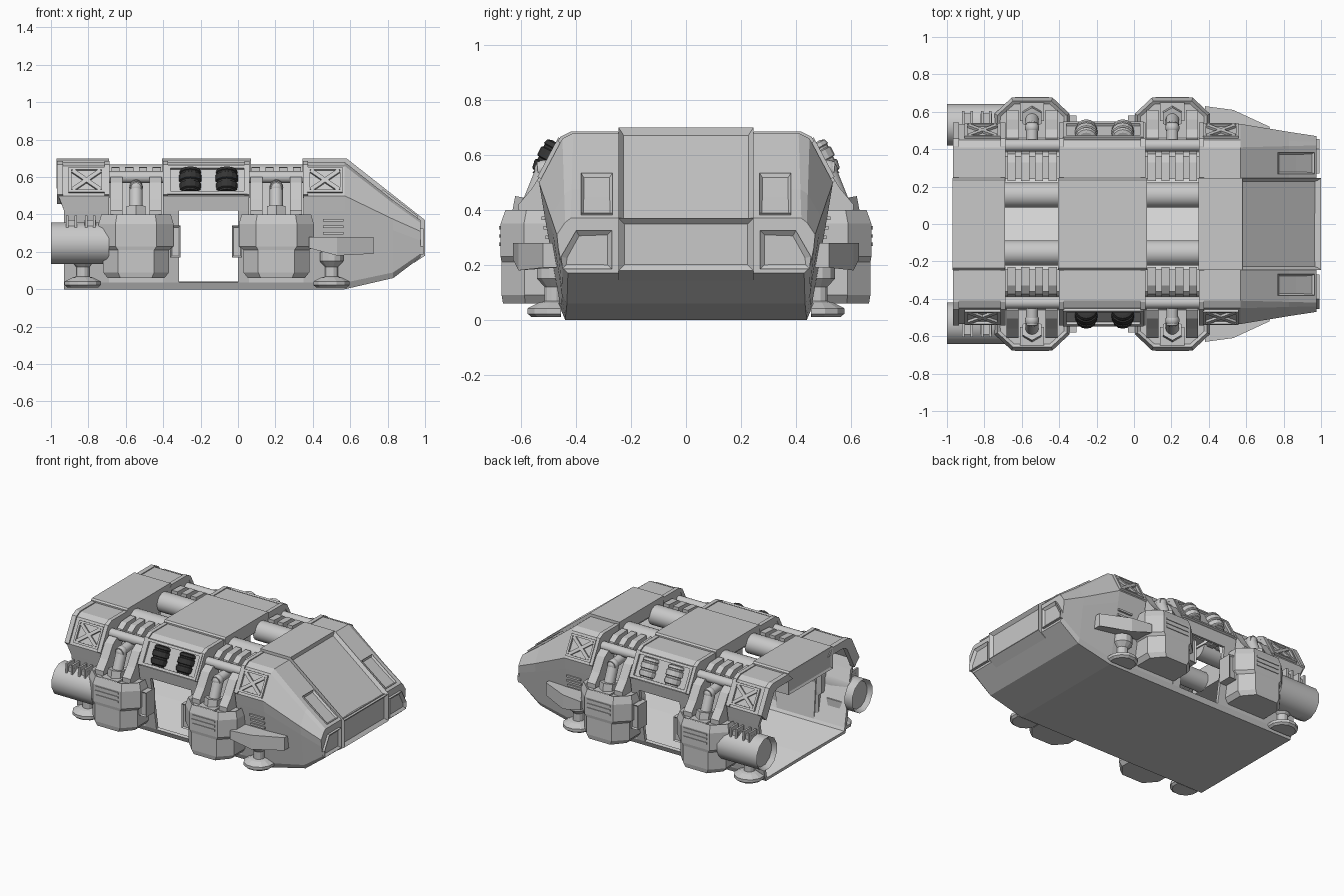
import bpy, bmesh, math
from mathutils import Matrix, Vector

if "Cube" in bpy.data.objects:
    bpy.data.objects.remove(bpy.data.objects["Cube"])


def material(name, v):
    m = bpy.data.materials.new(name)
    m.diffuse_color = (v, v, v, 1)
    m.use_nodes = True
    m.node_tree.nodes["Principled BSDF"].inputs["Base Color"].default_value = m.diffuse_color
    return m


GREY = material("hull grey", 0.58)
LIGHT = material("interior light grey", 0.8)
DARK = material("dark grey", 0.035)


def finish(name, bm, mirror=True, mat=GREY, smooth=False):
    """Turn a bmesh into an object, mirrored left to right."""
    me = bpy.data.meshes.new(name)
    bm.to_mesh(me)
    bm.free()
    me.materials.append(mat)
    ob = bpy.data.objects.new(name, me)
    bpy.context.collection.objects.link(ob)
    if smooth:
        bpy.context.view_layer.objects.active = ob
        bpy.ops.object.select_all(action='DESELECT')
        ob.select_set(True)
        bpy.ops.object.shade_smooth_by_angle(angle=math.radians(40))
    if mirror:
        m = ob.modifiers.new("mirror", 'MIRROR')
        m.use_axis = (False, True, False)
    return ob


def loft(bm, rings):
    """Closed solid through rings with equal point counts, facing outward."""
    vs = [[bm.verts.new(p) for p in r] for r in rings]
    n = len(rings[0])
    fs = [bm.faces.new((a[i], a[(i + 1) % n], b[(i + 1) % n], b[i]))
          for a, b in zip(vs, vs[1:]) for i in range(n)]
    fs += [bm.faces.new(vs[0][::-1]), bm.faces.new(vs[-1])]
    bm.normal_update()
    if sum(f.calc_area() * f.normal.dot(f.verts[0].co) for f in fs) < 0:
        bmesh.ops.reverse_faces(bm, faces=fs)
        bm.normal_update()
    return fs


def inset(bm, faces, normal, width, depth):
    pick = [f for f in faces if f.normal.dot(Vector(normal)) > 0.9]
    bmesh.ops.inset_individual(bm, faces=pick, thickness=width)
    bmesh.ops.translate(bm, verts=list({v for f in pick for v in f.verts}),
                        vec=Vector(normal) * -depth)


def prism(bm, pts, axis, lo, hi):
    def put(p, h):
        return (h, p[0], p[1]) if axis == 'X' else (p[0], h, p[1])
    return loft(bm, [[put(p, h) for p in pts] for h in (lo, hi)])


def box(bm, c, s, mat=Matrix()):
    m = mat @ Matrix.Translation(c) @ Matrix.Diagonal((*s, 1))
    vs = bmesh.ops.create_cube(bm, size=1, matrix=m)['verts']
    bm.normal_update()
    return list({f for v in vs for f in v.link_faces})


def lathe(bm, rz, mat=Matrix(), n=16):
    """Stack of circles (radius, height) on the local z axis."""
    turn = [2 * math.pi * (i + .5) / n for i in range(n)]
    return loft(bm, [[mat @ Vector((r * math.cos(a), r * math.sin(a), z)) for a in turn]
                     for r, z in rz])


def rod(bm, p, q, r, n=16):
    p, q = Vector(p), Vector(q)
    d = q - p
    m = Matrix.Translation(p) @ d.to_track_quat('Z', 'Y').to_matrix().to_4x4()
    return lathe(bm, [(r, 0), (r, d.length)], m, n)


def keep_outside(bm, y):
    """Flatten geometry against the hull side so it stays out of the cabin."""
    for v in bm.verts:
        v.co.y = max(v.co.y, y)


# Hull shell: half cross-sections (y, z) from keel to roof, joined along x
FULL = [(0, 0), (.44, 0), (.455, .035), (.522, .42), (.535, .5), (.45, .66), (.41, .68), (.24, .68), (0, .68)]
BAY = [(0, 0), (.44, 0), (.455, .035), (.445, .30), (.42, .40), (.38, .58), (.36, .6), (.24, .6), (0, .6)]
TIP = [(0, .17), (.43, .17), (.45, .19), (.465, .26), (.47, .31), (.44, .355), (.42, .37), (.24, .37), (0, .37)]
CHIN = [(a[0] + (b[0] - a[0]) * .66, a[1] + (b[1] - a[1]) * .66) for a, b in zip(FULL, TIP)]
for k, z in enumerate((.06, .06, .09)):
    CHIN[k] = (CHIN[k][0], z)
stations = [(-.95, FULL), (-.69, FULL), (-.69, BAY), (-.40, BAY), (-.40, FULL), (-.315, FULL), (0, FULL),
            (.06, FULL), (.06, BAY), (.35, BAY), (.35, FULL), (.57, FULL), (.83, CHIN), (.975, TIP)]
bm = bmesh.new()
rows = [[bm.verts.new((x, y, z)) for y, z in prof] for x, prof in stations]
for v in rows[0]:
    v.co.x = -.96 if v.co.z > .45 else -.93
for i, (a, b) in enumerate(zip(rows, rows[1:])):
    doorway = i == 5
    open_roof = i >= 11 or (stations[i][1] is BAY and stations[i + 1][1] is BAY)
    for j in range(8):
        if (doorway and j == 2) or (open_roof and j == 7):
            continue
        bm.faces.new((a[j], a[j + 1], b[j + 1], b[j]))
bm.faces.new(rows[-1])
bmesh.ops.remove_doubles(bm, verts=bm.verts, dist=1e-4)
hull = finish("hull_shell", bm)
hull.data.materials.append(LIGHT)
sol = hull.modifiers.new("thickness", 'SOLIDIFY')
sol.thickness, sol.offset, sol.material_offset = .022, -1, 1

# Raised rims where the hull sections meet the bays, deeper at the open rear
bm = bmesh.new()
for x0, x1, t in ((-.968, -.935, .045), (-.715, -.688, .012), (-.402, -.375, .012), (.035, .062, .012),
                  (.348, .375, .012)):
    prism(bm, [(y + .008, z + .006) for y, z in FULL[4:8]] + [(y - t, z - t) for y, z in FULL[7:3:-1]],
          'X', x0, x1)
finish("section_rims", bm)

# Raised roof slabs
for name, x0, x1, low in (("rear_roof_slab", -.97, -.69, .54), ("middle_roof_slab", -.405, .07, .61)):
    bm = bmesh.new()
    fs = prism(bm, [(-.245, low), (.245, low), (.245, .69), (.235, .70), (-.235, .70), (-.245, .69)], 'X', x0, x1)
    if x0 < -.9:
        hull_gap = .008
        inset(bm, fs, (-1, 0, 0), .02, hull_gap)
    finish(name, bm, False)

# Nose centre panel with framed windscreen and lower window
bm = bmesh.new()
fs = prism(bm, [(.345, .70), (.58, .70), (1, .37), (1, .18), (.94, .14), (.94, .30), (.56, .61), (.345, .61)],
           'Y', -.245, .245)
slope = Vector((.33, 0, .42)).normalized()
inset(bm, fs, slope, .025, .022)
inset(bm, fs, (1, 0, 0), .03, .02)
finish("nose_centre_panel", bm, False)

# Nose side hatches and headlights
bm = bmesh.new()
m = Matrix.Translation((.86, .325, .45)) @ Matrix.Rotation(.65, 4, 'Y')
inset(bm, box(bm, (0, 0, 0), (.24, .115, .03), m), m.to_3x3() @ Vector((0, 0, 1)), .015, .012)
finish("nose_side_hatch", bm)
bm = bmesh.new()
fs = prism(bm, [(.27, .185), (.45, .185), (.455, .23), (.40, .325), (.27, .325)], 'X', .95, .992)
inset(bm, fs, (1, 0, 0), .022, .014)
finish("headlight", bm)

# Frame on the tilted shoulder: local x along hull, y up the slope, z outward
UP, OUT = Vector((0, -.085, .16)).normalized(), Vector((0, .16, .085)).normalized()


def shoulder(x, off=0):
    m = Matrix((Vector((-1, 0, 0)), UP, OUT)).transposed().to_4x4()
    return Matrix.Translation(Vector((x, .4925, .58)) + OUT * off) @ m


def frame(bm, m, w, h, t):
    for s in (-1, 1):
        box(bm, (s * (w - t) / 2, 0, 0), (t, h, .02), m)
        box(bm, (0, s * (h - t) / 2, 0), (w - 2 * t, t, .02), m)


# Cross-braced shoulder panels
bm = bmesh.new()
for x in (-.81, .465):
    m = shoulder(x, .005)
    frame(bm, m, .19, .15, .014)
    for s in (-1, 1):
        box(bm, (0, 0, 0), (.19, .022, .018), m @ Matrix.Rotation(s * .66, 4, 'Z'))
finish("cross_brace_panel", bm)

# Twin ribbed drums in the middle shoulder, dark on one side only
bm = bmesh.new()
frame(bm, shoulder(-.165, .005), .43, .175, .018)
finish("drum_frame", bm)
drum = [(.045, -.07), (.045, -.06), (.055, -.055), (.06, -.03), (.06, -.022), (.053, -.018), (.053, -.008),
        (.062, -.004), (.062, .03), (.055, .034), (.055, .042), (.06, .046), (.055, .062), (.04, .068)]
for name, side, mat in (("dark_drums", -1, DARK), ("grey_drums", 1, GREY)):
    bm = bmesh.new()
    for x in (-.255, -.06):
        lathe(bm, drum, shoulder(x, -.008) @ Matrix.Rotation(-math.pi / 2, 4, 'X'), 14)
    if side < 0:
        for v in bm.verts:
            v.co.y *= -1
        bmesh.ops.reverse_faces(bm, faces=bm.faces)
    finish(name, bm, False, mat)

# Two machinery bays, each with pipes, ribs, arms, piston and pod
for label, c in (("rear", -.545), ("front", .205)):
    bm = bmesh.new()
    rod(bm, (c - .15, .155, .6), (c + .15, .155, .6), .068, 20)
    rod(bm, (c - .15, .42, .60), (c + .15, .42, .60), .032)
    finish(label + "_bay_pipes", bm, smooth=True)

    bm = bmesh.new()
    for o in (-.11, -.037, .037, .11):
        prism(bm, [(.23, .59), (.23, .655), (.33, .65), (.375, .62), (.39, .56), (.375, .56)],
              'X', c + o - .022, c + o + .022)
    finish(label + "_bay_ribs", bm)

    bm = bmesh.new()
    for o in (-.105, .105):
        prism(bm, [(.42, .36), (.40, .575), (.46, .60), (.505, .57), (.56, .48), (.61, .42), (.61, .36)],
              'X', c + o - .032, c + o + .032)
    finish(label + "_bay_arms", bm)

    bm = bmesh.new()
    rod(bm, (c, .58, .36), (c, .565, .44), .058, 6)
    rod(bm, (c, .57, .40), (c, .51, .55), .036)
    rod(bm, (c, .54, .545), (c, .39, .56), .032)
    bmesh.ops.create_uvsphere(bm, u_segments=14, v_segments=8, radius=.038,
                              matrix=Matrix.Translation((c, .515, .545)))
    finish(label + "_bay_piston", bm, smooth=True)

    # Chamfered side pod
    bm = bmesh.new()
    plan = [(-.2, -.06), (.2, -.06), (.2, .09), (.11, .175), (-.11, .175), (-.2, .09)]
    rings = [(.76, .95, .06), (.88, .98, .09), (.88, .98, .21), (1, 1, .23), (1, 1, .35), (.93, .9, .40)]
    fs = loft(bm, [[(c + x * sx, .5 + y * sy, z) for x, y in plan] for sx, sy, z in rings])
    inset(bm, fs, (0, 0, 1), .018, .012)
    finish(label + "_pod", bm)
    bm = bmesh.new()
    for z in (.275, .305, .335):
        box(bm, (c, .673, z), (.18, .014, .012))
    box(bm, (c, .60, .385), (.13, .10, .03))
    finish(label + "_pod_details", bm)

# Boxes beside the doorway
bm = bmesh.new()
for x in (-.335, -.005):
    inset(bm, box(bm, (x, .53, .255), (.055, .10, .17)), (0, 1, 0), .012, .008)
finish("door_side_box", bm)

# Rear thrusters with clips
bm = bmesh.new()
fs = rod(bm, (-1, .53, .245), (-.94, .53, .245), .115, 12)
inset(bm, fs, (-1, 0, 0), .02, .03)
finish("thruster_mouth", bm, smooth=True)
bm = bmesh.new()
rod(bm, (-.94, .53, .245), (-.69, .53, .245), .115, 12)
keep_outside(bm, .48)
finish("thruster_body", bm, smooth=True)
bm = bmesh.new()
for x in (-.89, -.79):
    for o in (-.022, .022):
        box(bm, (x + o, .565, .36), (.014, .08, .07))
    box(bm, (x, .56, .35), (.06, .06, .04))
finish("thruster_clips", bm)

# Side fins ahead of the front pods
bm = bmesh.new()
outer = [(.38, .63), (.53, .61), (.725, .52), (.725, .47), (.38, .50)]
drop = [.22, .18, .19, .19, .22]
loft(bm, [[(x, y, z) for (x, y), z in zip(outer, drop)], [(x, y, .28) for x, y in outer]])
finish("side_fin", bm)

# Side vents on the nose
bm = bmesh.new()
for z in (.30, .335, .37):
    box(bm, (.51, .445 + z * .19, z), (.11, .02, .013))
finish("nose_vents", bm)

# Landing feet
bm = bmesh.new()
for x in (-.83, .50):
    lathe(bm, [(.085, .01), (.1, .022), (.1, .042), (.06, .062), (.036, .068), (.036, .12), (.065, .15), (.065, .2)],
          Matrix.Translation((x, .48, 0)), 12)
keep_outside(bm, .455)
finish("landing_foot", bm)
